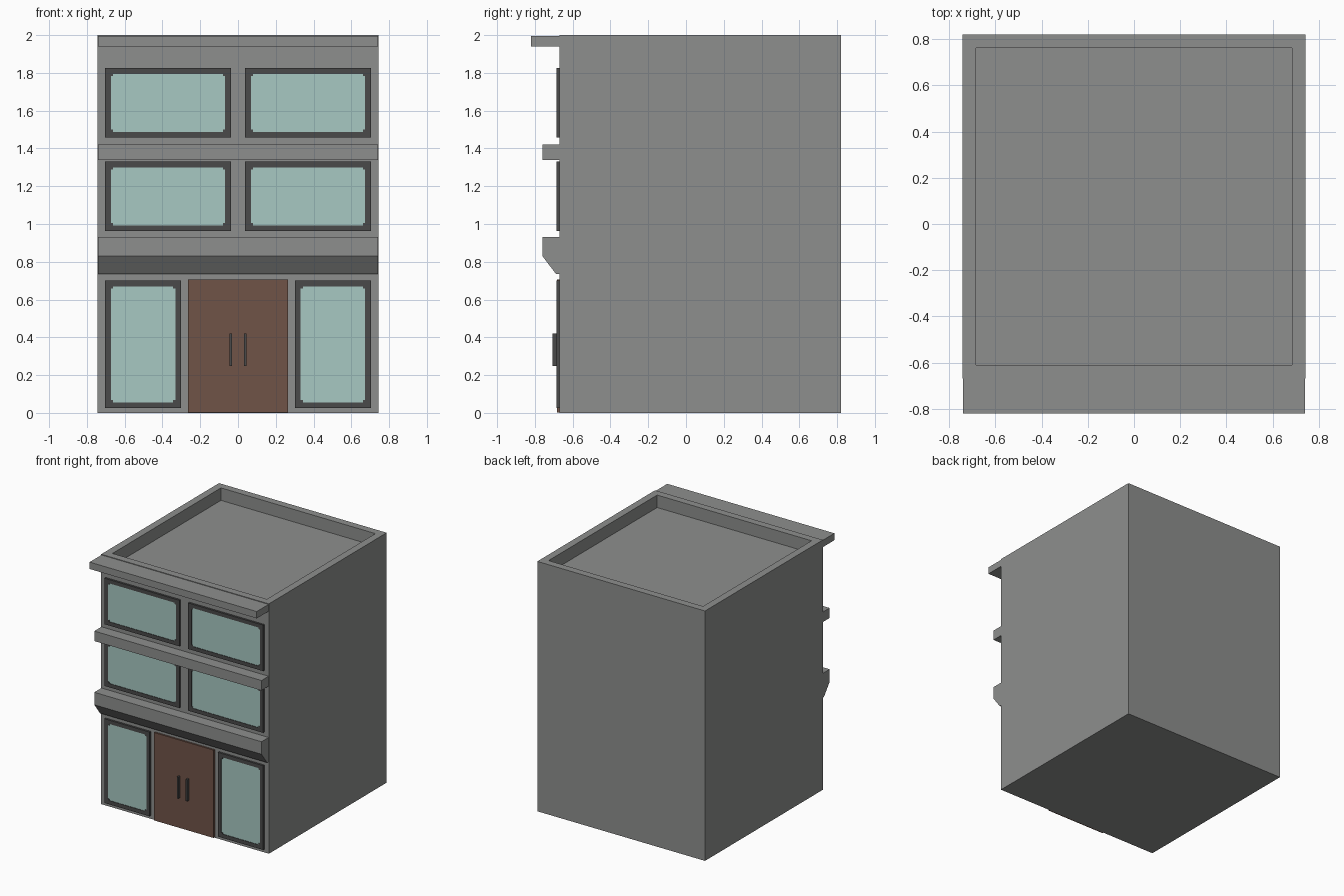
import bpy, bmesh

if "Cube" in bpy.data.objects:
    bpy.data.objects.remove(bpy.data.objects["Cube"])


def material(name, r, g, b):
    m = bpy.data.materials.new(name)
    m.diffuse_color = (r, g, b, 1)
    m.use_nodes = True
    m.node_tree.nodes["Principled BSDF"].inputs["Base Color"].default_value = m.diffuse_color
    return m


WALL = material("grey concrete", 0.27, 0.275, 0.27)
FRAME = material("dark frame", 0.068, 0.068, 0.068)
GLASS = material("pale glass", 0.39, 0.58, 0.54)
DOOR = material("brown wood", 0.16, 0.087, 0.064)
FRONT = -0.67  # facade plane


def finish(name, bm, mat):
    bmesh.ops.recalc_face_normals(bm, faces=bm.faces[:])
    me = bpy.data.meshes.new(name)
    bm.to_mesh(me)
    bm.free()
    me.materials.append(mat)
    ob = bpy.data.objects.new(name, me)
    bpy.context.collection.objects.link(ob)
    return ob


def prism(name, pts, offset, mat):
    """Extrude a closed 3D polygon along an offset."""
    bm = bmesh.new()
    face = bm.faces.new([bm.verts.new(p) for p in pts])
    new = bmesh.ops.extrude_face_region(bm, geom=[face])["geom"]
    if not face.is_valid or len([f for f in bm.faces if len(f.verts) == len(pts)]) < 2:
        bm.faces.new([v for v in bm.verts[:len(pts)]])
    bmesh.ops.translate(bm, vec=offset, verts=[g for g in new if isinstance(g, bmesh.types.BMVert)])
    return finish(name, bm, mat)


def box(name, x0, x1, y0, y1, z0, z1, mat):
    bm = bmesh.new()
    for v in bmesh.ops.create_cube(bm, size=1)["verts"]:
        v.co = (x0 if v.co.x < 0 else x1, y0 if v.co.y < 0 else y1, z0 if v.co.z < 0 else z1)
    return finish(name, bm, mat)


# main block with a sunken roof
bm = bmesh.new()
for v in bmesh.ops.create_cube(bm, size=1)["verts"]:
    v.co = (v.co.x * 1.485, v.co.y * 1.49 + 0.075, v.co.z * 2 + 1)
top = max(bm.faces, key=lambda f: f.calc_center_median().z)
bmesh.ops.inset_region(bm, faces=[top], thickness=0.083)
rim = list(top.verts)
floor = bmesh.ops.extrude_face_region(bm, geom=[top])["geom"]
bmesh.ops.translate(bm, vec=(0, 0, -0.1), verts=[g for g in floor if isinstance(g, bmesh.types.BMVert)])
for f in [f for f in bm.faces if set(f.verts) == set(rim)]:
    bm.faces.remove(f)
finish("building_body", bm, WALL)

# ledges across the facade
box("roof_cornice", -0.74, 0.74, -0.82, FRONT, 1.94, 1.995, WALL)
box("upper_ledge", -0.74, 0.74, -0.76, FRONT, 1.34, 1.42, WALL)
profile = [(FRONT, 0.735), (-0.688, 0.735), (-0.76, 0.83), (-0.76, 0.93), (FRONT, 0.93)]
prism("lower_ledge", [(-0.74, y, z) for y, z in profile], (1.48, 0, 0), WALL)


def window(name, x0, x1, z0, z1, border=0.03, notch=0.012):
    """Frame ring with small stepped corners, and a glass plate inside it."""
    cx, cz, A, B = (x0 + x1) / 2, (z0 + z1) / 2, (x1 - x0) / 2, (z1 - z0) / 2
    a, b, n = A - border, B - border, notch
    outer, inner = [], []
    for sx, sz in ((1, 1), (-1, 1), (-1, -1), (1, -1)):
        o = [(A, b - n), (A, B), (a - n, B)]
        i = [(a, b - n), (a - n, b - n), (a - n, b)]
        if sx * sz < 0:
            o.reverse()
            i.reverse()
        outer += [(cx + sx * p, cz + sz * q) for p, q in o]
        inner += [(cx + sx * p, cz + sz * q) for p, q in i]
    yf = FRONT - 0.016
    bm = bmesh.new()
    ov = [bm.verts.new((x, yf, z)) for x, z in outer]
    iv = [bm.verts.new((x, yf, z)) for x, z in inner]
    ob_ = [bm.verts.new((x, FRONT, z)) for x, z in outer]
    ib = [bm.verts.new((x, FRONT, z)) for x, z in inner]
    for k in range(12):
        j = (k + 1) % 12
        for p, q in ((ov, iv), (ob_, ov), (iv, ib)):
            bm.faces.new((p[k], p[j], q[j], q[k]))
    finish(name + "_frame", bm, FRAME)
    bm = bmesh.new()
    bm.faces.new([bm.verts.new((x, yf + 0.004, z)) for x, z in reversed(inner)])
    g = finish(name + "_glass", bm, GLASS)
    if g.data.polygons[0].normal.y > 0:
        g.data.flip_normals()


# windows and door handles, mirrored left and right
for side, s in (("left", -1), ("right", 1)):
    def span(p, q):
        return sorted((s * p, s * q))
    window("top_window_" + side, *span(0.038, 0.703), 1.457, 1.825)
    window("middle_window_" + side, *span(0.038, 0.703), 0.963, 1.33)
    window("shop_window_" + side, *span(0.302, 0.703), 0.026, 0.70)
    box("door_handle_" + side, *span(0.033, 0.046), -0.708, -0.68, 0.247, 0.42, FRAME)

# double door
box("door", -0.264, 0.264, FRONT - 0.014, FRONT, 0.003, 0.706, DOOR)
